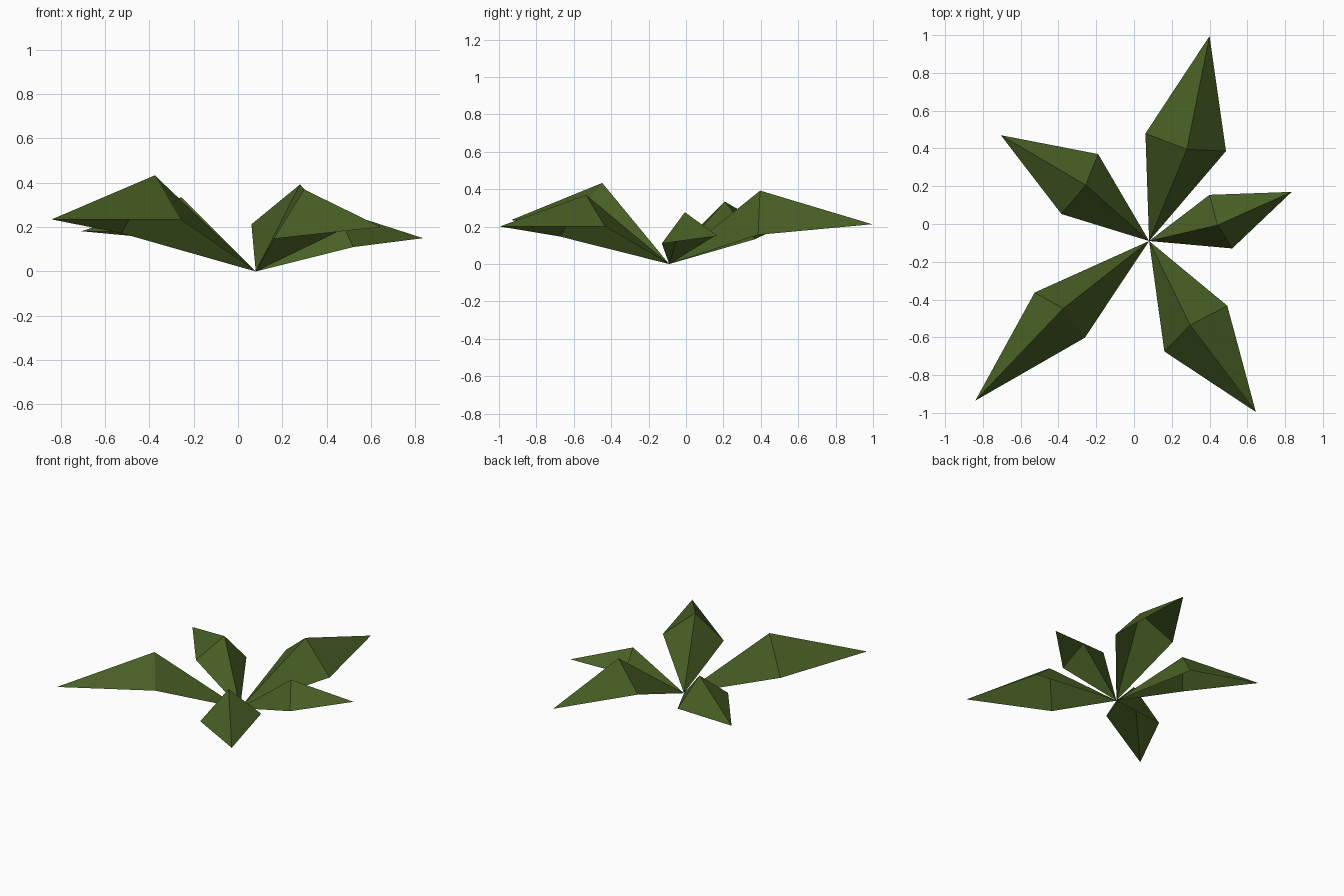
import bpy, math
from mathutils import Vector

if "Cube" in bpy.data.objects:
    bpy.data.objects.remove(bpy.data.objects["Cube"])

green = bpy.data.materials.new("leaf green")
green.diffuse_color = (0.065, 0.115, 0.018, 1)
green.use_nodes = True
green.node_tree.nodes["Principled BSDF"].inputs["Base Color"].default_value = green.diffuse_color

ROOT = Vector((0.08, -0.09, 0.0))   # point where all leaves meet

# Unit leaf (along, across, up): an open folded sheet, slightly twisted
LEAF = [(0, 0, 0), (0.478, 0.159, 0.188), (0.462, -0.048, 0.347),
        (0.505, -0.226, 0.138), (1, 0, 0.188)]
FACES = [(0, 2, 1), (0, 3, 2), (4, 1, 2), (4, 2, 3)]


def leaf(name, tip_x, tip_y, width=1.0):
    """Scale and turn the unit leaf so that its tip reaches the given point."""
    d = Vector((tip_x, tip_y, 0)) - ROOT
    n = Vector((-d.y, d.x, 0)) * width
    up = Vector((0, 0, d.length))
    mesh = bpy.data.meshes.new(name)
    mesh.from_pydata([ROOT + d * a + n * b + up * c for a, b, c in LEAF], [], FACES)
    mesh.materials.append(green)
    bpy.context.collection.objects.link(bpy.data.objects.new(name, mesh))


leaf("back_leaf", 0.40, 0.995)
leaf("right_leaf", 0.835, 0.17)
leaf("front_right_leaf", 0.645, -0.995)
leaf("front_left_leaf", -0.84, -0.935, 0.74)   # longest and slimmest
leaf("back_left_leaf", -0.705, 0.47)
